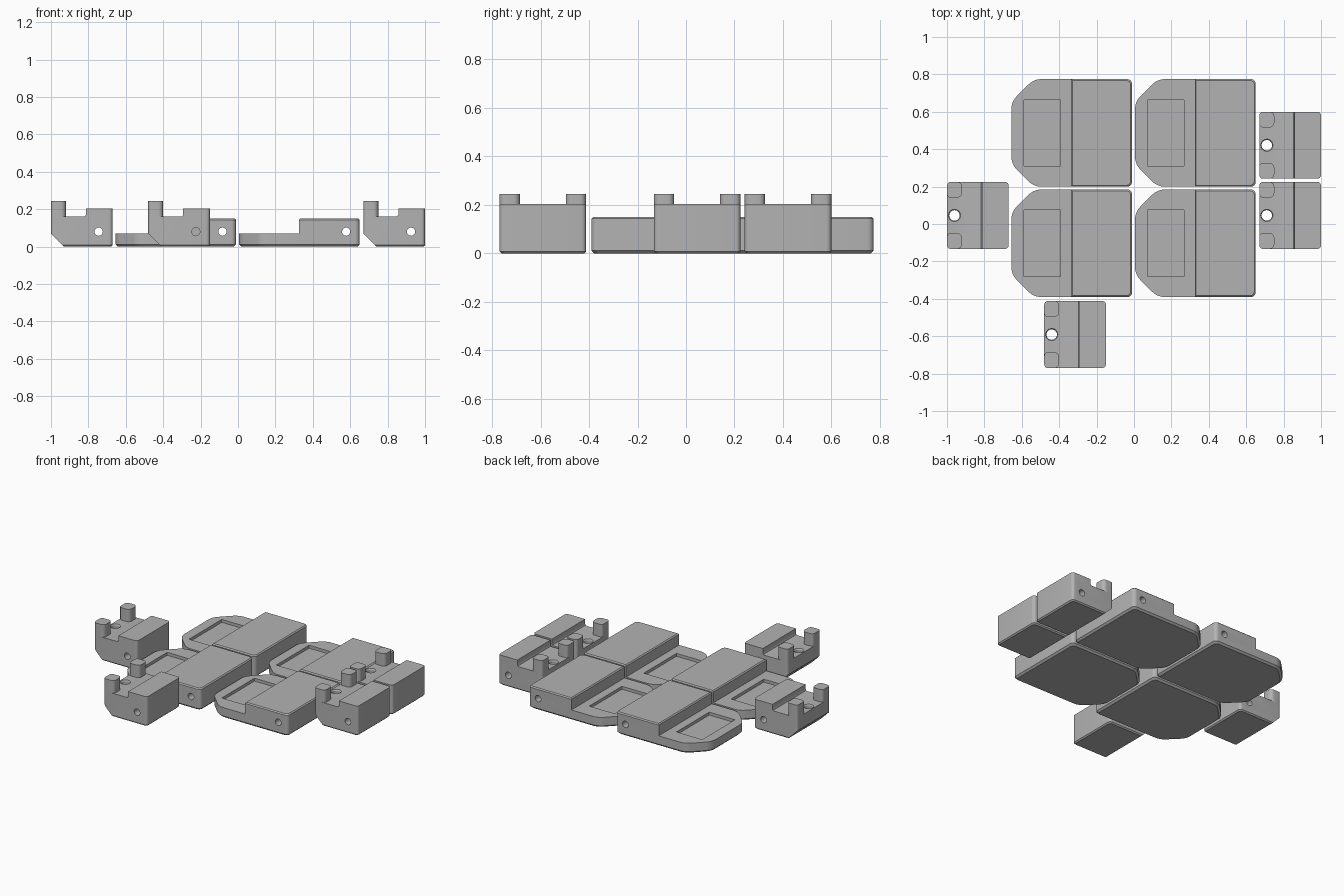
import bpy, bmesh, math
from mathutils import Vector

if "Cube" in bpy.data.objects:
    bpy.data.objects.remove(bpy.data.objects["Cube"])

gray = bpy.data.materials.new("light_gray")
gray.diffuse_color = (0.45, 0.45, 0.45, 1)
gray.use_nodes = True
gray.node_tree.nodes["Principled BSDF"].inputs["Base Color"].default_value = gray.diffuse_color


def rounded(corners, steps=6):
    """Polygon from (x, y, tangent length) corners, each turned into an arc."""
    out = []
    n = len(corners)
    for i, (x, y, d) in enumerate(corners):
        p = Vector((x, y))
        a = (Vector(corners[i - 1][:2]) - p).normalized()
        b = (Vector(corners[(i + 1) % n][:2]) - p).normalized()
        w = math.sin(a.angle(b) / 2)
        for k in range(steps + 1):
            t = k / steps
            c0, c1, c2 = (1 - t) ** 2, 2 * t * (1 - t) * w, t * t
            out.append(((p + a * d) * c0 + p * c1 + (p + b * d) * c2) / (c0 + c1 + c2))
    return out


def loft(name, rings):
    """Closed solid through matching rings of 3D points."""
    bm = bmesh.new()
    loops = [[bm.verts.new(p) for p in r] for r in rings]
    n = len(loops[0])
    for lo, hi in zip(loops, loops[1:]):
        for i in range(n):
            bm.faces.new((lo[i], lo[(i + 1) % n], hi[(i + 1) % n], hi[i]))
    bm.faces.new(loops[0][::-1])
    bm.faces.new(loops[-1])
    bmesh.ops.recalc_face_normals(bm, faces=bm.faces)
    mesh = bpy.data.meshes.new(name)
    bm.to_mesh(mesh)
    bm.free()
    mesh.materials.append(gray)
    ob = bpy.data.objects.new(name, mesh)
    bpy.context.collection.objects.link(ob)
    return ob


def prism(name, outline, levels):
    """Upright solid; levels are (z, inset) pairs, outline centred on zero."""
    hx = max(p[0] for p in outline)
    hy = max(p[1] for p in outline)
    return loft(name, [[(x * (1 - c / hx), y * (1 - c / hy), z) for x, y in outline]
                       for z, c in levels])


def bar(name, profile, y0=-1, y1=1):
    """An x-z profile pushed along y."""
    return loft(name, [[(x, y, z) for x, z in profile] for y in (y0, y1)])


def circle(x, z, r, n=24):
    return [(x + r * math.cos(2 * math.pi * i / n), z + r * math.sin(2 * math.pi * i / n))
            for i in range(n)]


def cut(ob, *cutters):
    bpy.context.view_layer.objects.active = ob
    for c in cutters:
        mod = ob.modifiers.new("cut", 'BOOLEAN')
        mod.operation, mod.solver, mod.object = 'DIFFERENCE', 'EXACT', c
        bpy.ops.object.modifier_apply(modifier=mod.name)
        bpy.data.objects.remove(c)


def finish(ob):
    bpy.ops.object.select_all(action='DESELECT')
    ob.select_set(True)
    bpy.context.view_layer.objects.active = ob
    bpy.ops.object.shade_smooth_by_angle(angle=math.radians(28))


def place(ob, spots):
    for i, (x, y) in enumerate(spots):
        o = ob if i == 0 else ob.copy()
        if i:
            bpy.context.collection.objects.link(o)
        o.location = (x, y, 0)


# Stepped plate: tall block on the right, low tongue with clipped corners on the left
W, D = 0.3225, 0.2875
outline = rounded([(-W, -D + 0.12, 0.04), (-W + 0.12, -D, 0.04), (W, -D, 0.025),
                   (W, D, 0.025), (-W + 0.12, D, 0.04), (-W, D - 0.12, 0.04)])
plate = prism("stepped_plate", outline, [(0, 0.012), (0.012, 0), (0.143, 0), (0.15, 0.007)])
cut(plate,
    bar("step_cutter", [(-1, 0.07), (-0.003, 0.07), (-0.003, 0.143), (0.011, 0.157),
                        (0.011, 0.3), (-1, 0.3)]),
    bar("recess_cutter", [(-0.255, 0.05), (-0.06, 0.05), (-0.06, 0.2), (-0.255, 0.2)],
        -0.177, 0.177),
    bar("pin_hole_cutter", circle(0.25, 0.08, 0.022)))
finish(plate)
place(plate, [(x, y) for x in (-0.333, 0.328) for y in (-0.103, 0.487)])

# Clip body: shelf on the left, raised rear, slanted lower left edge
w, d = 0.165, 0.179
body = prism("clip_body",
             rounded([(-w, -d, 0.02), (w, -d, 0.02), (w, d, 0.02), (-w, d, 0.02)]),
             [(0, 0.008), (0.008, 0), (0.203, 0)])
hole = prism("screw_hole_cutter", circle(0, 0, 0.028),
             [(-0.1, 0), (0.152, 0), (0.162, -0.006), (0.3, -0.006)])
for v in hole.data.vertices:
    v.co.x -= 0.125
cut(body,
    bar("shelf_cutter", [(-1, 0.16), (0.012, 0.16), (0.018, 0.163), (0.022, 0.172),
                         (0.022, 0.3), (-1, 0.3)]),
    bar("slant_cutter", [(-w - 0.1, -0.03), (-w + 0.1, -0.03), (-w - 0.1, 0.17)]),
    bar("pin_hole_cutter", circle(0.09, 0.08, 0.022)),
    hole)
finish(body)
clips = [(-0.835, 0.046), (0.835, 0.046), (0.835, 0.421), (-0.315, -0.591)]
place(body, clips)

# Two upright posts on each clip shelf
post = prism("clip_post",
             rounded([(-0.04, -0.042, 0.02), (0.04, -0.042, 0.025),
                      (0.04, 0.042, 0.025), (-0.04, 0.042, 0.02)]),
             [(0.15, 0), (0.245, 0)])
finish(post)
place(post, [(x - w + 0.04, y + s * (d - 0.042)) for x, y in clips for s in (-1, 1)])
